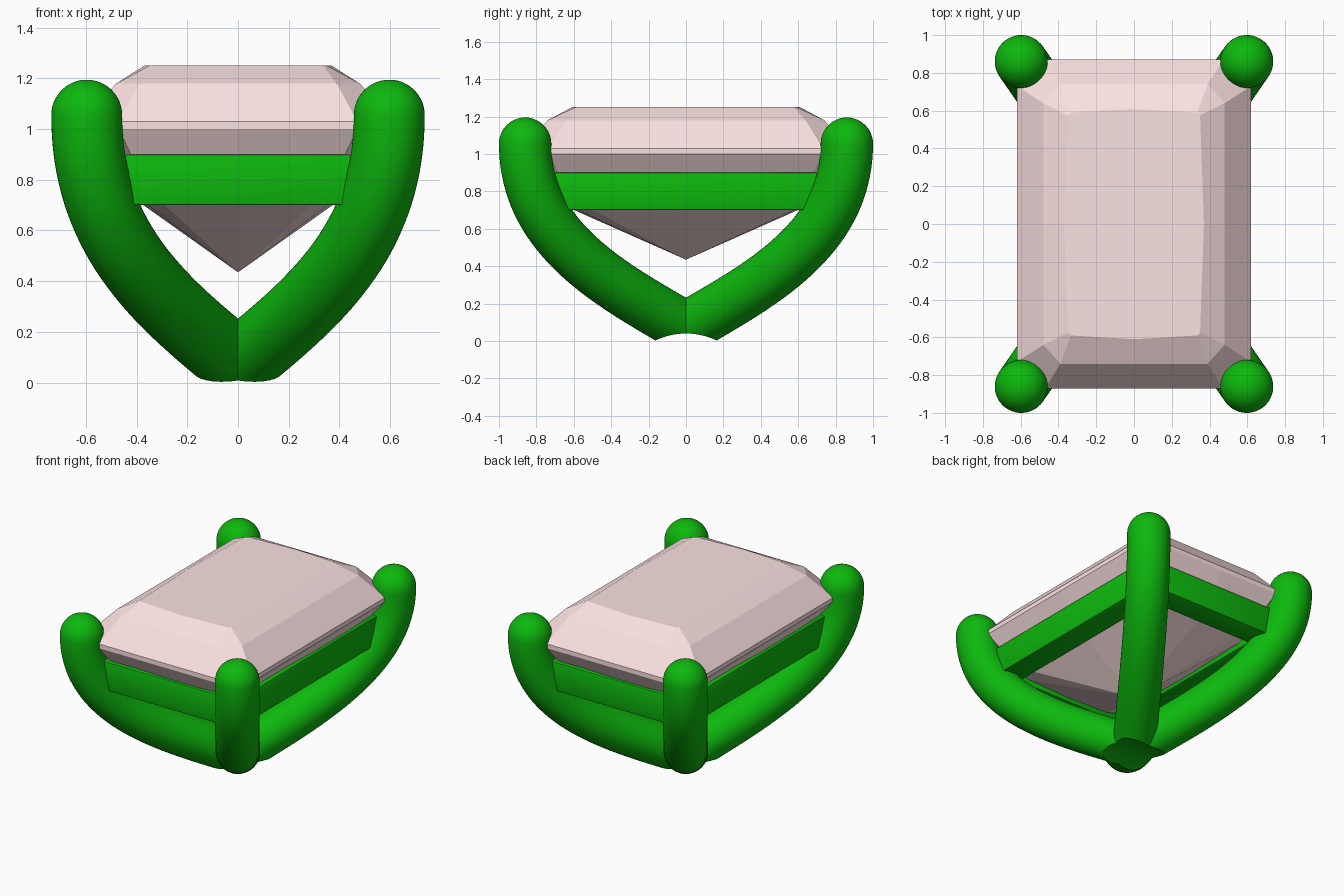
import bpy, bmesh, math
from mathutils import Vector

if "Cube" in bpy.data.objects:
    bpy.data.objects.remove(bpy.data.objects["Cube"])


def material(name, rgb):
    m = bpy.data.materials.new(name)
    m.diffuse_color = (*rgb, 1)
    m.use_nodes = True
    m.node_tree.nodes["Principled BSDF"].inputs["Base Color"].default_value = m.diffuse_color
    return m


green = material("green_metal", (0.004, 0.48, 0.004))
pink = material("pale_pink", (0.98, 0.76, 0.76))


def make_object(name, bm, mat=None):
    bmesh.ops.recalc_face_normals(bm, faces=bm.faces[:])
    me = bpy.data.meshes.new(name)
    bm.to_mesh(me)
    bm.free()
    ob = bpy.data.objects.new(name, me)
    bpy.context.collection.objects.link(ob)
    if mat:
        me.materials.append(mat)
    return ob


def loft(bm, rings):
    loops = [[bm.verts.new(p) for p in r] for r in rings]
    n = len(loops[0])
    for a, b in zip(loops, loops[1:]):
        for i in range(n):
            j = (i + 1) % n
            bm.faces.new((a[i], a[j], b[j], b[i]))
    return loops


def apply_all(ob):
    bpy.ops.object.select_all(action='DESELECT')
    ob.select_set(True)
    bpy.context.view_layer.objects.active = ob
    for m in list(ob.modifiers):
        bpy.ops.object.modifier_apply(modifier=m.name)


def add_mirror(ob, x=True, y=True):
    m = ob.modifiers.new("mirror", 'MIRROR')
    m.use_axis = (x, y, False)
    m.use_clip = False
    m.use_mirror_merge = False


# Prongs: one round tube curving from the base to a corner, with a domed tip
R, TX, TY = 0.14, 0.597, 0.86
reach = math.hypot(TX, TY)
out = Vector((TX, TY, 0)) / reach
side = Vector((-out.y, out.x, 0))
ctrl = [Vector(p) for p in ((0, .07), (.45 * reach, .295), (reach, .54), (reach, 1.055))]


def bezier(s):
    u = 1 - s
    p = ctrl[0]*u**3 + ctrl[1]*3*s*u*u + ctrl[2]*3*s*s*u + ctrl[3]*s**3
    t = (ctrl[1]-ctrl[0])*u*u + (ctrl[2]-ctrl[1])*2*s*u + (ctrl[3]-ctrl[2])*s*s
    return p, t.normalized()


def circle(p, t, r, n=48):
    c = out * p.x + Vector((0, 0, p.y))
    nrm = Vector((0, 0, t.x)) - out * t.y
    return [c + r * (math.cos(a) * nrm + math.sin(a) * side)
            for a in (2 * math.pi * i / n for i in range(n))]


p0, t0 = bezier(0)
rings = [circle(p0 - t0 * 0.05, t0, R)]
rings += [circle(*bezier(i / 40), R) for i in range(41)]
for i in range(1, 12):
    a = math.pi / 2 * i / 12
    rings.append(circle(ctrl[3] + Vector((0, R * math.sin(a))), Vector((0, 1)), R * math.cos(a)))
bm = bmesh.new()
loops = loft(bm, rings)
bm.faces.new(loops[0])
bm.faces.new(loops[-1])
prongs = make_object("prongs", bm, green)

# Cutter: cylinder along x that hollows the underside
bpy.ops.mesh.primitive_cylinder_add(vertices=96, radius=0.38, depth=3,
                                    location=(0, 0, -0.34), rotation=(0, math.pi / 2, 0))
cutter = bpy.context.object
cutter.name = "underside_cutter"
cutter.hide_render = True
cut = prongs.modifiers.new("cut", 'BOOLEAN')
cut.operation = 'DIFFERENCE'
cut.solver = 'EXACT'
cut.object = cutter
add_mirror(prongs)
apply_all(prongs)
bpy.ops.object.shade_smooth_by_angle(angle=math.radians(35))
bpy.data.objects.remove(cutter)


# Rails under the stone
def rail(name, size, loc, x, y):
    bm = bmesh.new()
    bmesh.ops.create_cube(bm, size=1)
    for v in bm.verts:
        v.co = Vector(a * b for a, b in zip(v.co, size)) + Vector(loc)
    ob = make_object(name, bm, green)
    b = ob.modifiers.new("bevel", 'BEVEL')
    b.width, b.segments = 0.008, 2
    add_mirror(ob, x, y)
    apply_all(ob)
    bpy.ops.object.shade_smooth_by_angle(angle=math.radians(30))


rail("side_rails", (0.17, 1.64, 0.2), (0.49, 0, 0.8), True, False)
rail("front_back_rails", (1.12, 0.17, 0.2), (0, 0.75, 0.8), False, True)


# Stone: stepped rectangular cut, rings with clipped corners and bowed middles
def ring(z, hx, hy, cx, cy, bow=0.0):
    q = [(hx + bow, 0), (hx, hy - cy), (hx - cx, hy), (0, hy + bow)]
    pts = q + [(-x, y) for x, y in (q[2], q[1])]
    pts += [(-x, -y) for x, y in pts]
    return [(x, y, z) for x, y in pts]


bm = bmesh.new()
loops = loft(bm, [
    ring(0.765, 0.44, 0.72, 0.08, 0.10, 0.025),
    ring(1.00, 0.62, 0.87, 0.15, 0.14),
    ring(1.03, 0.62, 0.87, 0.15, 0.14),
    ring(1.18, 0.48, 0.74, 0.09, 0.10),
    ring(1.25, 0.35, 0.59, 0.015, 0.015, 0.02),
])
bm.faces.new(loops[-1])
tip = bm.verts.new((0, 0, 0.435))
low = loops[0]
for i in range(len(low)):
    bm.faces.new((low[i], low[(i + 1) % len(low)], tip))
make_object("stone", bm, pink)
